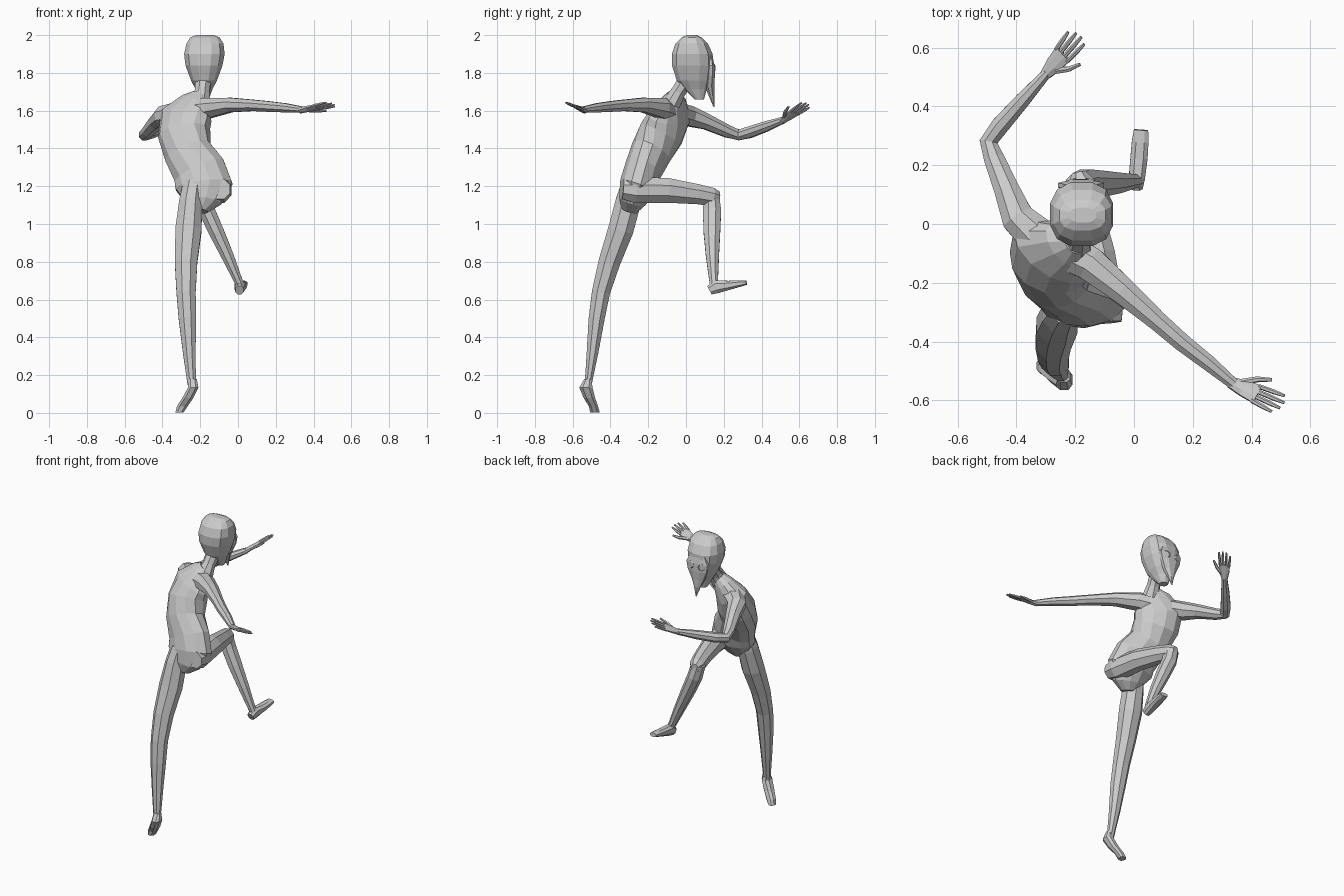
import bpy, bmesh, math
from mathutils import Vector as V


def loft(name, rings, hint, sides=8, power=1.0, normal=None):
    """Skin rings (centre, half width, half depth[, own hint]); width follows the hint."""
    bm = bmesh.new()
    centres = [V(r[0]) for r in rings]
    loops = []
    for i, r in enumerate(rings):
        before, after = centres[max(i - 1, 0)], centres[min(i + 1, len(rings) - 1)]
        t = V(normal) if normal else (after - before).normalized()
        w = V(r[3] if len(r) > 3 else hint)
        w = (w - t * w.dot(t)).normalized()
        d = t.cross(w)
        loop = []
        for k in range(sides):
            a = 2 * math.pi * (k + 0.5) / sides
            c, s = math.cos(a), math.sin(a)
            c = math.copysign(abs(c) ** power, c)
            s = math.copysign(abs(s) ** power, s)
            loop.append(bm.verts.new(centres[i] + w * c * r[1] * 1.04 + d * s * r[2] * 1.04))
        loops.append(loop)
    for p, q in zip(loops, loops[1:]):
        for k in range(sides):
            m = (k + 1) % sides
            bm.faces.new((p[k], p[m], q[m], q[k]))
    bm.faces.new(loops[0][::-1])
    bm.faces.new(loops[-1])
    bmesh.ops.recalc_face_normals(bm, faces=bm.faces)
    me = bpy.data.meshes.new(name)
    bm.to_mesh(me)
    bm.free()
    ob = bpy.data.objects.new(name, me)
    bpy.context.collection.objects.link(ob)
    return ob


def hand(side, wrist, direction, width):
    """Flat palm, four fingers and a thumb; width points to the thumb side."""
    o, d = V(wrist), V(direction).normalized()
    w = V(width)
    w = (w - d * w.dot(d)).normalized()
    loft(side + "_palm", [(o - d * .01, .019, .016), (o + d * .04, .03, .013),
                          (o + d * .095, .036, .009)], w)
    for i, length in enumerate((.07, .09, .095, .085)):
        u = (i - 1.5) * .019
        base, tip = o + d * .085 + w * u, o + d * (.095 + length) + w * u * 1.25
        loft(f"{side}_finger_{i + 1}", [(base, .008, .008), (base.lerp(tip, .6), .008, .007),
                                        (tip, .005, .004)], w, 6)
    loft(side + "_thumb", [(o + d * .02 + w * .012, .012, .01), (o + d * .07 + w * .05, .01, .009),
                           (o + d * .115 + w * .07, .006, .005)], w, 6)


X = (1, 0, 0)
Z = (0, 0, 1)

# torso twisting from hips to shoulders
hips, chest = (1, -.1, 0), (.87, -.45, .15)
loft("torso", [
    ((-.20, -.30, 1.07), .04, .04, hips),
    ((-.19, -.285, 1.12), .10, .07, hips),
    ((-.18, -.255, 1.20), .15, .095, hips),
    ((-.205, -.23, 1.28), .14, .095, (1, -.15, 0)),
    ((-.265, -.185, 1.38), .125, .105, (.95, -.3, 0)),
    ((-.285, -.13, 1.48), .14, .11, chest),
    ((-.275, -.09, 1.57), .15, .09, chest),
    ((-.225, -.075, 1.64), .095, .06, chest),
    ((-.20, -.06, 1.68), .045, .04, chest)], X, 12)

# neck and head
loft("neck", [((-.20, -.075, 1.64), .055, .05), ((-.19, -.04, 1.70), .04, .04),
              ((-.18, .02, 1.79), .045, .045)], X)
loft("head", [
    ((-.18, .07, 1.66), .025, .025),
    ((-.18, .05, 1.715), .045, .06),
    ((-.18, .04, 1.76), .068, .088),
    ((-.18, .035, 1.84), .097, .108),
    ((-.178, .033, 1.90), .106, .107),
    ((-.175, .03, 1.955), .097, .085),
    ((-.175, .03, 1.988), .077, .052),
    ((-.175, .03, 2.0), .045, .025)], X, 12, .8, Z)

# pointed mask with eye rings
loft("mask", [
    ((-.18, .13, 1.89), .055, .010),
    ((-.18, .132, 1.84), .082, .020),
    ((-.18, .13, 1.79), .072, .024),
    ((-.18, .125, 1.73), .045, .026),
    ((-.18, .135, 1.68), .022, .016),
    ((-.18, .148, 1.62), .003, .003)], X, 8, 1, Z)
for side in (-1, 1):
    bpy.ops.mesh.primitive_torus_add(
        major_radius=.022, minor_radius=.004, major_segments=12, minor_segments=4,
        location=(-.18 + side * .04, .146, 1.825), rotation=(math.radians(90), 0, side * -.35))
    bpy.context.object.name = "eye_ring"

# arm bent forward
loft("left_arm", [
    ((-.32, -.05, 1.585), .06, .07),
    ((-.395, .02, 1.57), .055, .058),
    ((-.43, .11, 1.54), .042, .045),
    ((-.475, .22, 1.49), .034, .036),
    ((-.495, .28, 1.472), .030, .032),
    ((-.455, .335, 1.485), .031, .032),
    ((-.38, .42, 1.515), .028, .027),
    ((-.295, .515, 1.55), .018, .017)], Z)
hand("left", (-.295, .515, 1.55), (.57, .68, .46), (.75, -.55, .35))

# arm stretched backward
loft("right_arm", [
    ((-.24, -.09, 1.60), .065, .065),
    ((-.15, -.135, 1.615), .055, .06),
    ((-.04, -.225, 1.63), .04, .047),
    ((.08, -.33, 1.628), .031, .035),
    ((.16, -.40, 1.622), .029, .032),
    ((.25, -.47, 1.615), .025, .028),
    ((.34, -.545, 1.605), .017, .02)], Z)
hand("right", (.335, -.542, 1.603), (.90, -.40, .17), (.3, .85, -.35))

# trailing leg and foot
loft("left_leg", [
    ((-.235, -.28, 1.22), .055, .06),
    ((-.25, -.305, 1.12), .063, .07),
    ((-.262, -.345, .97), .072, .07),
    ((-.275, -.405, .80), .062, .060),
    ((-.275, -.45, .64), .053, .050),
    ((-.268, -.473, .50), .048, .044),
    ((-.258, -.495, .32), .035, .032),
    ((-.245, -.518, .15), .023, .019)], X)
loft("left_foot", [
    ((-.24, -.52, .18), .022, .018),
    ((-.237, -.53, .135), .028, .036),
    ((-.265, -.512, .08), .030, .031),
    ((-.295, -.49, .035), .029, .025),
    ((-.310, -.482, .002), .022, .026)], X, 8, .8, Z)

# raised leg and foot
loft("right_thigh", [
    ((-.095, -.335, 1.185), .055, .055),
    ((-.10, -.27, 1.18), .068, .072),
    ((-.125, -.10, 1.178), .062, .068),
    ((-.16, .06, 1.158), .052, .055),
    ((-.18, .14, 1.143), .046, .05),
    ((-.188, .175, 1.14), .025, .032)], X)
loft("right_shin", [
    ((-.19, .135, 1.16), .044, .04),
    ((-.165, .138, 1.07), .045, .05),
    ((-.115, .137, .96), .042, .046),
    ((-.055, .14, .83), .034, .036),
    ((.01, .147, .68), .022, .022)], X)
loft("right_foot", [
    ((.008, .125, .65), .022, .026),
    ((.01, .16, .668), .028, .036),
    ((.017, .225, .675), .030, .025),
    ((.021, .28, .684), .029, .018),
    ((.024, .32, .689), .025, .012)], X, 8, .8)
